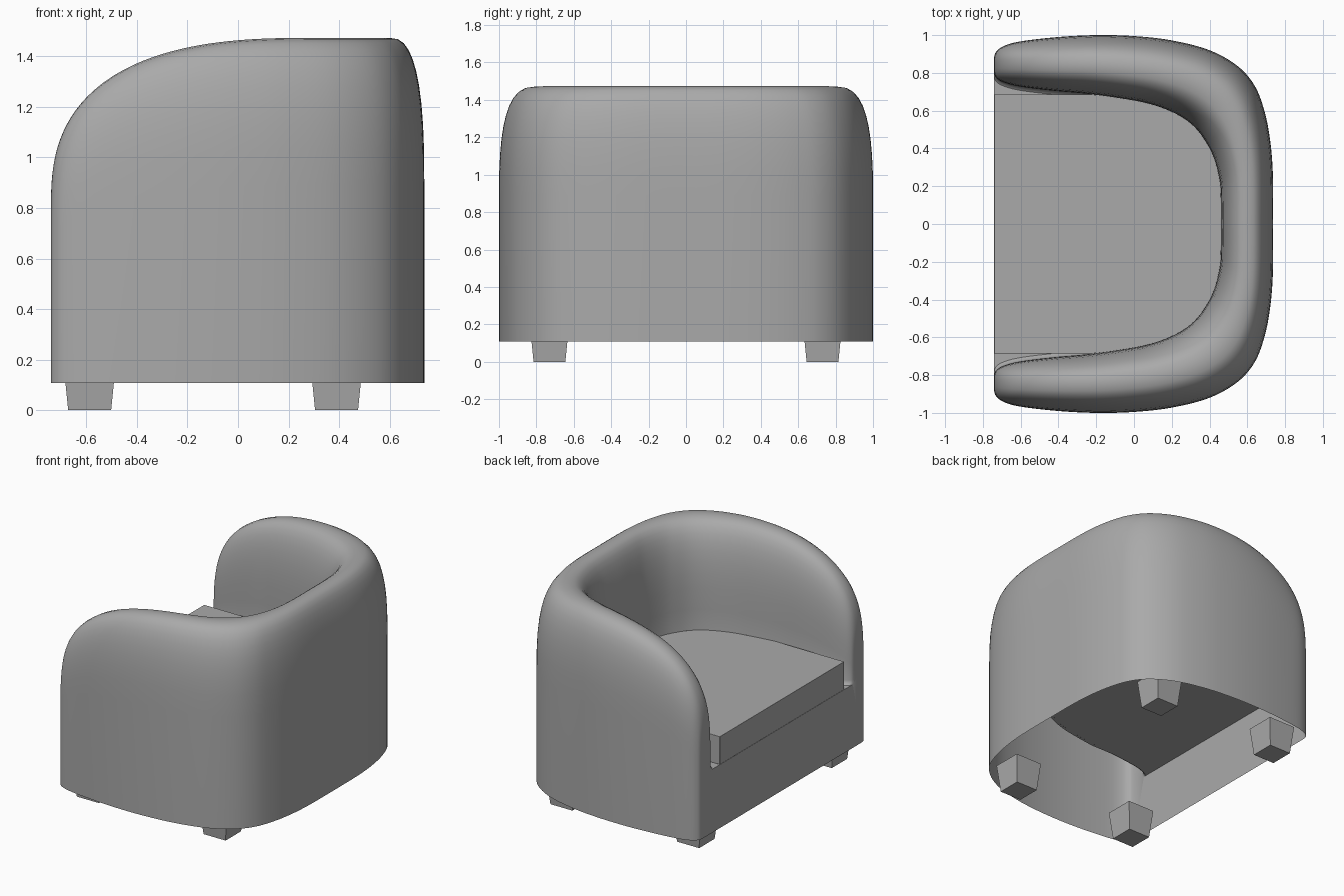
import bpy, bmesh, math
from mathutils import Vector

cube = bpy.data.objects.get("Cube")
if cube:
    bpy.data.objects.remove(cube, do_unlink=True)

grey = bpy.data.materials.new("upholstery_grey")
grey.use_nodes = True
colour = (0.4, 0.4, 0.4, 1)
grey.diffuse_color = colour
grey.node_tree.nodes["Principled BSDF"].inputs["Base Color"].default_value = colour

FLOOR, SEAT, SEAT_TOP = 0.108, 0.55, 0.745


def finish(name, bm, smooth=None):
    bmesh.ops.recalc_face_normals(bm, faces=bm.faces)
    mesh = bpy.data.meshes.new(name)
    bm.to_mesh(mesh)
    bm.free()
    mesh.materials.append(grey)
    ob = bpy.data.objects.new(name, mesh)
    bpy.context.collection.objects.link(ob)
    if smooth:
        bpy.ops.object.select_all(action='DESELECT')
        bpy.context.view_layer.objects.active = ob
        ob.select_set(True)
        bpy.ops.object.shade_smooth_by_angle(angle=math.radians(smooth))
    return ob


def smooth_path(half, steps=5):
    """Mirror a half plan curve across y = 0 and interpolate it."""
    pts = [Vector(p) for p in half]
    pts += [Vector((p.x, -p.y)) for p in reversed(pts[:-1])]
    out = []
    for k in range(len(pts) - 1):
        a, b, c, d = (pts[max(0, min(len(pts) - 1, k + j))] for j in (-1, 0, 1, 2))
        for s in range(steps):
            t = s / steps
            out.append(0.5 * (2 * b + (c - a) * t + (2 * a - 5 * b + 4 * c - d) * t * t
                              + (3 * b - a - 3 * c + d) * t ** 3))
    return out + [pts[-1]]


# Plan curves of the outer and inner wall, arm tip to middle of the back
outer = smooth_path([(-.74, .885), (-.73, .912), (-.69, .942), (-.6, .967), (-.4, .99),
                     (-.2, 1), (0, .995), (.2, .972), (.4, .92), (.55, .835), (.64, .73),
                     (.69, .6), (.72, .45), (.735, .27), (.737, 0)])
inner = smooth_path([(-.74, .8), (-.73, .775), (-.69, .75), (-.6, .727), (-.42, .705),
                     (-.25, .69), (-.08, .667), (.08, .637), (.22, .585), (.32, .515),
                     (.39, .42), (.43, .33), (.455, .22), (.46, .12), (.46, 0)])


def crown_height(x):
    u = min(1, max(0, (0.3 - x) / 1.04))
    return 0.8 + 0.673 * (1 - u ** 2.65) ** (1 / 2.65)


# Wraparound arms and back, a hollow skin with a rounded crown
bm = bmesh.new()
rows = []
for o, i in zip(outer, inner):
    mid, half = (o + i) / 2, (o - i) / 2
    top = crown_height(mid.x)
    base = 0.62 + (top - 0.8) * 0.4
    section = [(o, FLOOR)]
    for k in range(21):
        a = math.pi * k / 20
        c, s = math.cos(a), max(0, math.sin(a))
        lateral = math.copysign(abs(c) ** 0.75, c)
        section.append((mid + half * lateral, base + (top - base) * s ** 0.75))
    inward = (i - o).normalized() * 0.02
    section += [(i, SEAT + 0.03), (i + inward * 0.3, SEAT + 0.01), (i + inward, SEAT)]
    rows.append([bm.verts.new((p.x, p.y, z)) for p, z in section])
for r, q in zip(rows, rows[1:]):
    for k in range(len(r) - 1):
        bm.faces.new((r[k], r[k + 1], q[k + 1], q[k]))
# Arm tips, then the flat front rail and seat platform with crisp borders
first, last = rows[0], rows[-1]
bm.faces.new(first)
bm.faces.new(last)
rail = bm.faces.new((first[0], first[-1], last[-1], last[0]))
platform = bm.faces.new([r[-1] for r in rows])
for edge in (*rail.edges, *platform.edges):
    edge.smooth = False
finish("arms_back_and_rail", bm, 40)

# Seat cushion following the inner wall
bm = bmesh.new()
plan = [(p.x, max(-.685, min(.685, p.y))) for p in inner]
low = [bm.verts.new((x, y, SEAT + .001)) for x, y in plan]
high = [bm.verts.new((x, y, SEAT_TOP)) for x, y in plan]
bm.faces.new(low)
bm.faces.new(high)
for k in range(len(plan)):
    j = (k + 1) % len(plan)
    bm.faces.new((low[k], low[j], high[j], high[k]))
cushion = finish("seat_cushion", bm, 35)
bevel = cushion.modifiers.new("soft_edge", 'BEVEL')
bevel.width, bevel.segments = 0.012, 3
bevel.limit_method, bevel.angle_limit = 'ANGLE', math.radians(50)

# Four tapered feet reaching up inside the skin
for depth, x in (("front", -.587), ("rear", .39)):
    for side, y in (("right", -.73), ("left", .73)):
        bm = bmesh.new()
        bmesh.ops.create_cube(bm, size=1)
        for v in bm.verts:
            w = 0.21 if v.co.z > 0 else 0.17
            v.co = (x + v.co.x * w, y + v.co.y * w, 0.2 * (v.co.z + 0.5))
        finish(f"{depth}_{side}_foot", bm)
